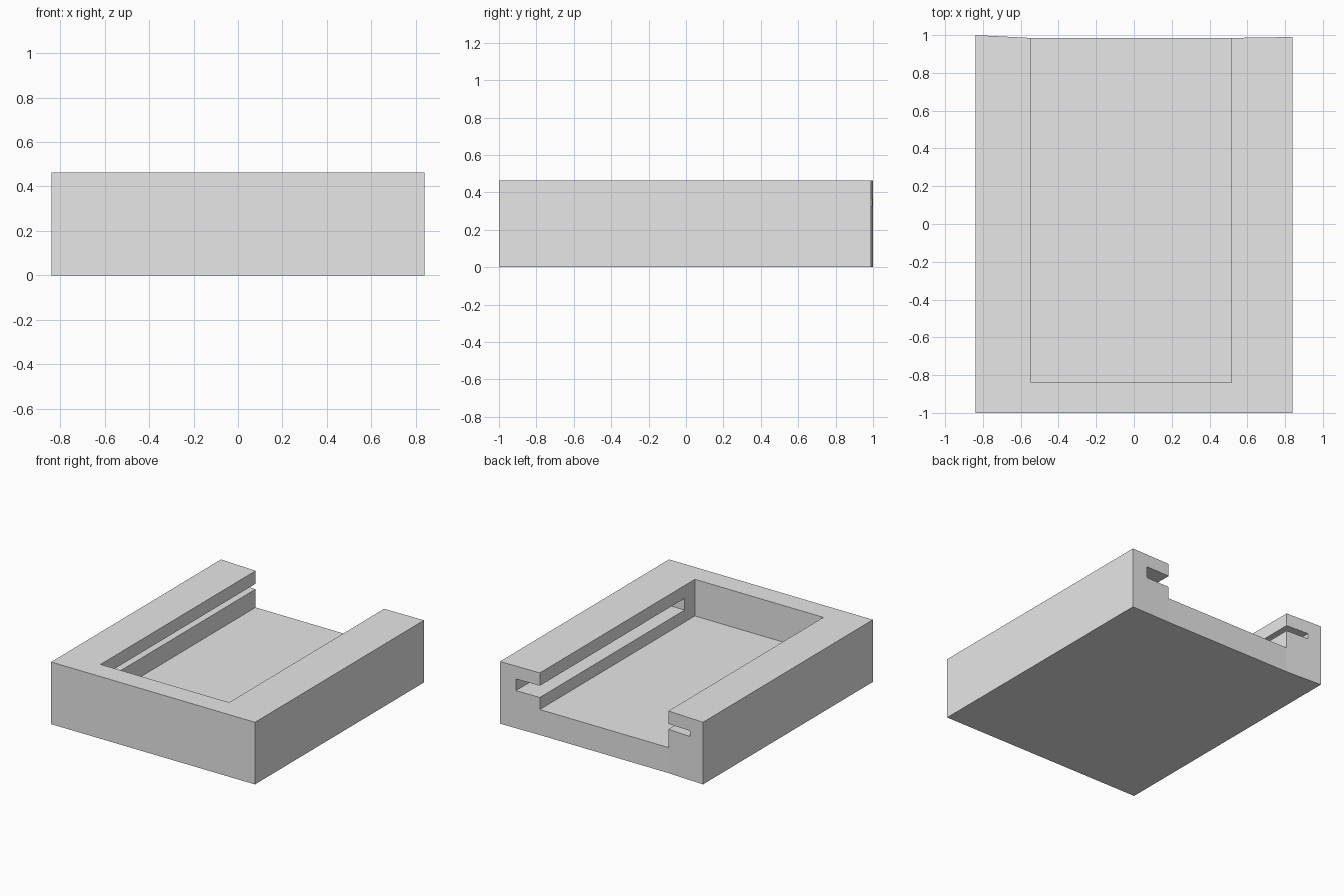
import bpy
import bmesh

cube = bpy.data.objects.get("Cube")
if cube:
    bpy.data.objects.remove(cube, do_unlink=True)

HEIGHT = 0.463
FLOOR = 0.19
LEFT, RIGHT = 0.515, -0.545      # inner walls of the tray
FAR = 1.2                        # cutters run out past the open back

grey = bpy.data.materials.new("light_grey")
grey.use_nodes = True
grey.diffuse_color = (0.8, 0.8, 0.8, 1)
grey.node_tree.nodes["Principled BSDF"].inputs["Base Color"].default_value = (0.8, 0.8, 0.8, 1)


def prism(name, outline, z0, z1):
    """Extrude a plan outline from z0 up to z1."""
    bm = bmesh.new()
    face = bm.faces.new([bm.verts.new((x, y, z0)) for x, y in outline])
    top = bmesh.ops.extrude_face_region(bm, geom=[face])["geom"]
    bmesh.ops.translate(bm, vec=(0, 0, z1 - z0),
                        verts=[v for v in top if isinstance(v, bmesh.types.BMVert)])
    bmesh.ops.recalc_face_normals(bm, faces=bm.faces)
    mesh = bpy.data.meshes.new(name)
    bm.to_mesh(mesh)
    bm.free()
    mesh.materials.append(grey)
    obj = bpy.data.objects.new(name, mesh)
    bpy.context.collection.objects.link(obj)
    return obj


def box(name, x0, x1, y0, y1, z0, z1):
    return prism(name, [(x0, y0), (x1, y0), (x1, y1), (x0, y1)], z0, z1)


# Solid block with a slightly uneven back end
tray = prism("tray", [(-0.84, -1), (0.84, -1), (0.84, 0.99), (LEFT, 0.985),
                      (RIGHT, 0.985), (-0.84, 1)], 0, HEIGHT)

# Central pocket and the rail slot in each side wall, all open at the back
cutters = [
    box("pocket_cutter", RIGHT, LEFT, -0.84, FAR, FLOOR, 0.7),
    box("left_slot_cutter", 0.1, 0.71, -0.72, FAR, 0.28, 0.367),
    box("right_slot_cutter", -0.73, -0.1, -0.72, FAR, 0.326, 0.367),
]
bpy.context.view_layer.objects.active = tray
for cutter in cutters:
    cutter.hide_render = True
    cut = tray.modifiers.new(cutter.name, "BOOLEAN")
    cut.operation = "DIFFERENCE"
    cut.solver = "EXACT"
    cut.object = cutter
    bpy.ops.object.modifier_apply(modifier=cut.name)
    bpy.data.objects.remove(cutter, do_unlink=True)
